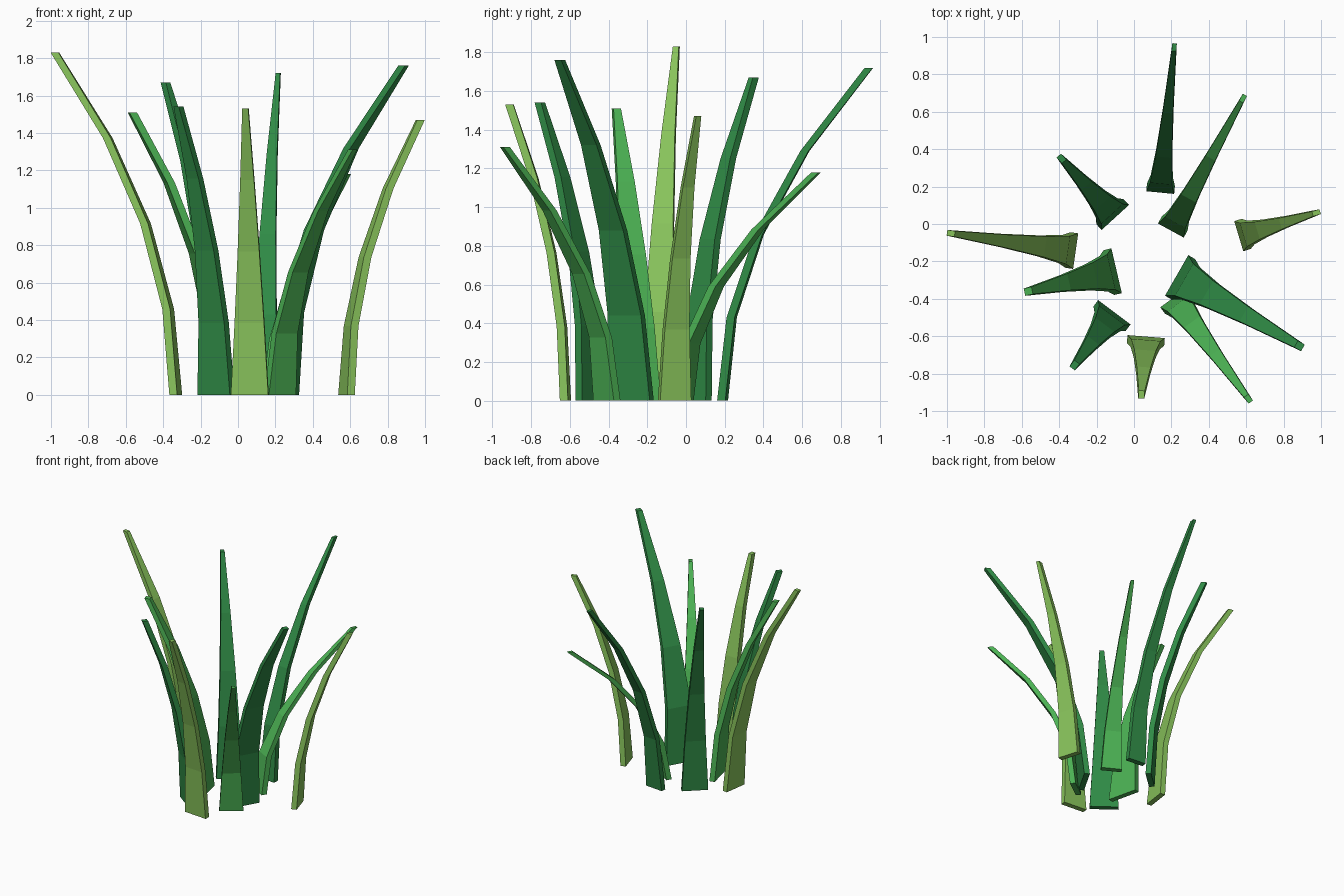
import bpy, bmesh
from mathutils import Vector

if "Cube" in bpy.data.objects:
    bpy.data.objects.remove(bpy.data.objects["Cube"])

THICK = 0.042      # blade thickness
TIP = 0.16         # tip width as a share of base width
SEGMENTS = 4


def material(name, rgb):
    mat = bpy.data.materials.new(name)
    mat.diffuse_color = (*[c ** 2.2 for c in rgb], 1)
    mat.use_nodes = True
    mat.node_tree.nodes["Principled BSDF"].inputs["Base Color"].default_value = mat.diffuse_color
    return mat


light = material("light_green", (0.53, 0.76, 0.36))
bright = material("bright_green", (0.30, 0.69, 0.33))
deep = material("deep_green", (0.20, 0.54, 0.28))


def blade(name, inner, tip, height, width, mat):
    """Tapered flat blade, bending outward along a parabola from inner base edge to tip."""
    inner, tip = Vector(inner), Vector(tip)
    out = (tip - inner).normalized()
    side = Vector((-out.y, out.x))
    base = inner + out * THICK / 2
    bm = bmesh.new()
    rings = []
    for i in range(SEGMENTS + 1):
        t = i / SEGMENTS
        centre = base.lerp(tip, t * t)
        half = width / 2 * (1 - t * (1 - TIP))
        ring = []
        for o, s in ((-1, -1), (1, -1), (1, 1), (-1, 1)):
            p = centre + out * o * THICK / 2 + side * s * half
            ring.append(bm.verts.new((p.x, p.y, height * t)))
        rings.append(ring)
    for a, b in zip(rings, rings[1:]):
        for k in range(4):
            n = (k + 1) % 4
            bm.faces.new((a[k], a[n], b[n], b[k]))
    bm.faces.new(rings[0][::-1])
    bm.faces.new(rings[-1])
    bmesh.ops.recalc_face_normals(bm, faces=bm.faces)
    mesh = bpy.data.meshes.new(name)
    bm.to_mesh(mesh)
    bm.free()
    mesh.materials.append(mat)
    bpy.context.collection.objects.link(bpy.data.objects.new(name, mesh))


# Grass blades: inner base edge middle, tip centre, height, base width, colour
blades = [
    ((0.140, 0.168), (0.215, 0.945), 1.72, 0.150, deep),
    ((0.197, -0.035), (0.583, 0.672), 1.18, 0.157, bright),
    ((0.560, -0.065), (0.975, 0.060), 1.47, 0.168, light),
    ((0.228, -0.275), (0.885, -0.652), 1.76, 0.250, deep),
    ((0.213, -0.392), (0.612, -0.935), 1.31, 0.180, bright),
    ((0.065, -0.602), (0.040, -0.912), 1.53, 0.200, light),
    ((-0.105, -0.472), (-0.318, -0.755), 1.54, 0.217, deep),
    ((-0.093, -0.250), (-0.565, -0.360), 1.51, 0.246, bright),
    ((-0.312, -0.145), (-0.979, -0.050), 1.83, 0.192, light),
    ((-0.100, 0.035), (-0.388, 0.350), 1.67, 0.198, deep),
]
for i, spec in enumerate(blades, 1):
    blade(f"grass_blade_{i}", *spec)
